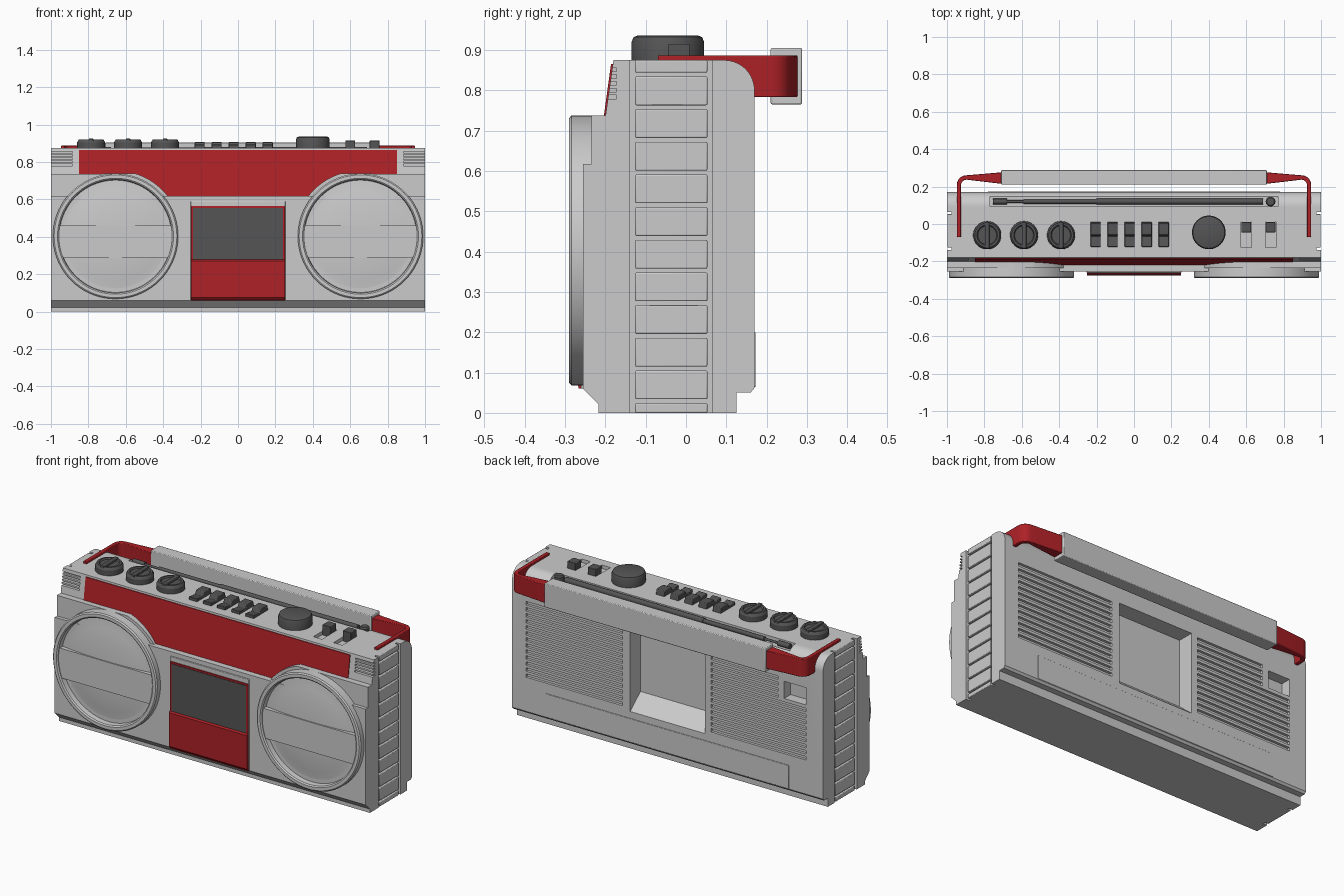
import bpy, bmesh
from math import sin, cos, pi, radians
from mathutils import Matrix, Vector

if "Cube" in bpy.data.objects:
    bpy.data.objects.remove(bpy.data.objects["Cube"])


def material(name, rgb):
    m = bpy.data.materials.new(name)
    m.diffuse_color = (*rgb, 1)
    m.use_nodes = True
    m.node_tree.nodes["Principled BSDF"].inputs["Base Color"].default_value = m.diffuse_color
    return m


RED = material("red", (0.42, 0.015, 0.02))
DARK = material("dark_grey", (0.09, 0.09, 0.09))


def finish(name, bm, mat=None, bevel=0):
    bmesh.ops.recalc_face_normals(bm, faces=bm.faces)
    me = bpy.data.meshes.new(name)
    bm.to_mesh(me)
    bm.free()
    ob = bpy.data.objects.new(name, me)
    bpy.context.collection.objects.link(ob)
    if mat:
        me.materials.append(mat)
    if bevel:
        b = ob.modifiers.new("bevel", 'BEVEL')
        b.width, b.segments, b.limit_method = bevel, 2, 'ANGLE'
    return ob


def add_prism(bm, axis, pts, a, b):
    """Extrude a 2D outline along an axis: X takes (y,z), Y takes (x,z), Z takes (x,y)."""
    def place(p, t):
        return {'X': (t, *p), 'Y': (p[0], t, p[1]), 'Z': (*p, t)}[axis]
    lo = [bm.verts.new(place(p, a)) for p in pts]
    hi = [bm.verts.new(place(p, b)) for p in pts]
    bm.faces.new(lo)
    bm.faces.new(hi[::-1])
    for i in range(len(pts)):
        j = (i + 1) % len(pts)
        bm.faces.new((lo[i], hi[i], hi[j], lo[j]))


def prism(name, axis, pts, a, b, mat=None, bevel=0):
    bm = bmesh.new()
    add_prism(bm, axis, pts, a, b)
    return finish(name, bm, mat, bevel)


def add_box(bm, x0, x1, y0, y1, z0, z1):
    add_prism(bm, 'Z', [(x0, y0), (x1, y0), (x1, y1), (x0, y1)], z0, z1)


def boxes(name, dims, mat=None, bevel=0):
    bm = bmesh.new()
    for d in dims:
        add_box(bm, *d)
    return finish(name, bm, mat, bevel)


def lathe(name, profile, loc, axis='Z', mat=None, n=48):
    """Revolve (radius, height) points; axis Y points the height along world y."""
    bm = bmesh.new()
    vs = [bm.verts.new((r, 0, h)) for r, h in profile]
    es = [bm.edges.new(p) for p in zip(vs, vs[1:])]
    bmesh.ops.spin(bm, geom=vs + es, cent=(0, 0, 0), axis=(0, 0, 1), angle=2 * pi, steps=n)
    bmesh.ops.remove_doubles(bm, verts=bm.verts, dist=1e-5)
    rot = {'Z': Matrix(), 'Y': Matrix.Rotation(-pi / 2, 4, 'X'), 'X': Matrix.Rotation(pi / 2, 4, 'Y')}[axis]
    bm.transform(Matrix.Translation(Vector(loc)) @ rot)
    return finish(name, bm, mat)


def cut(ob, cutter):
    m = ob.modifiers.new("cut", 'BOOLEAN')
    m.operation, m.solver, m.object = 'DIFFERENCE', 'EXACT', cutter
    bpy.context.view_layer.objects.active = ob
    bpy.ops.object.modifier_apply(modifier=m.name)
    bpy.data.objects.remove(cutter)


def arc(cx, cy, r, a0, a1, n):
    return [(cx + r * cos(radians(a0 + (a1 - a0) * i / n)),
             cy + r * sin(radians(a0 + (a1 - a0) * i / n))) for i in range(n + 1)]


# main case with rounded top back edge and a notch under the back
body = prism("main_case", 'X', [(-0.165, 0), (0.125, 0), (0.125, 0.05), (0.16, 0.05), (0.17, 0.062)]
             + arc(0.095, 0.8, 0.075, 0, 90, 10) + [(-0.165, 0.875)], -1, 1)

# recesses: side channels, antenna groove, switch slots, socket and louvres
holes = [(s * 0.975, s * 1.05, -0.14, 0.065, -0.1, 1) for s in (-1, 1)]
holes.append((-0.77, 0.77, 0.093, 0.147, 0.845, 1))
holes += [(x - 0.028, x + 0.028, -0.125, 0.012, 0.855, 1) for x in (0.6, 0.73)]
holes.append((-0.89, -0.75, 0.11, 0.3, 0.58, 0.68))
for i in range(13):
    z = 0.26 + i * 0.035
    holes.append((0.29, 0.91, 0.155, 0.3, z, z + 0.02))
    holes.append((-0.71 if 0.55 < z < 0.69 else -0.89, -0.28, 0.155, 0.3, z, z + 0.02))
cut(body, boxes("cutter", holes))
cut(body, prism("cutter", 'X', [(0.3, 0.24), (0.17, 0.24), (0.075, 0.32), (0.075, 0.71), (0.3, 0.71)],
                -0.24, 0.24))

# side pads
for s, side in ((1, "right"), (-1, "left")):
    pads = []
    for i in range(-1, 11):
        z0, z1 = max(0.034 + i * 0.081, 0), min(0.105 + i * 0.081, 0.875)
        pads.append((s * 0.96, s * 0.998, -0.126, 0.053, z0, z1))
    boxes(side + "_side_pads", pads, bevel=0.003)

# battery door on the back
boxes("battery_door", [(-0.78, 0.78, 0.16, 0.173, 0.064, 0.2)], bevel=0.002)

# sloped upper front with end vents and red panel
trim = prism("upper_front_trim", 'X', [(-0.15, 0.6), (-0.219, 0.6), (-0.18, 0.875), (-0.15, 0.875)], -1, 1)
cut(trim, boxes("cutter", [(s * 0.885, s * 1.02, -0.3, -0.172, 0.779 + i * 0.017, 0.788 + i * 0.017)
                           for s in (-1, 1) for i in range(5)]))
prism("red_front_panel", 'X', [(-0.16, 0.605), (-0.222, 0.605), (-0.186, 0.865), (-0.16, 0.865)],
      -0.85, 0.85, RED)

# lower front panel, with shoulders around the speakers
prism("front_panel", 'X', [(-0.16, 0), (-0.217, 0), (-0.217, 0.022), (-0.255, 0.06),
                           (-0.255, 0.617), (-0.16, 0.617)], -1, 1)
CX, CZ = 0.655, 0.403
for s, side in ((1, "right"), (-1, "left")):
    pts = [(1, 0.6), (1, 0.737), (0.77, 0.737)] + arc(CX, CZ, 0.352, 108, 146, 14)
    prism(side + "_speaker_shoulder", 'Y', [(s * x, z) for x, z in pts], -0.16, -0.235)
    # speaker: ring around a shallow dome
    lathe(side + "_speaker", [(0, -0.275), (0.08, -0.274), (0.16, -0.27), (0.24, -0.262), (0.295, -0.252),
                              (0.3, -0.252), (0.303, -0.284), (0.31, -0.29), (0.328, -0.29),
                              (0.335, -0.284), (0.335, -0.2), (0, -0.2)], (s * CX, 0, CZ), 'Y', n=72)
    # crossbar with ends following the ring
    band = arc(0, 0, 0.303, -22, 11, 8) + arc(0, 0, 0.303, 169, 202, 8)
    prism(side + "_speaker_crossbar", 'Y', [(s * CX + x, CZ + z) for x, z in band], -0.24, -0.28)

# cassette deck
boxes("cassette_frame", [(-0.253, 0.253, -0.261, -0.24, 0.06, 0.592)], bevel=0.003)
boxes("cassette_door", [(-0.25, 0.25, -0.267, -0.24, 0.06, 0.565)], RED)
boxes("cassette_window", [(-0.24, 0.24, -0.27, -0.24, 0.28, 0.555)], DARK)
prism("cassette_lower_cover", 'X', [(-0.24, 0.06), (-0.262, 0.06), (-0.275, 0.075),
                                    (-0.275, 0.27), (-0.268, 0.28), (-0.24, 0.28)], -0.25, 0.25, RED)

# control knobs with pointer ridges
for i, x in enumerate((-0.785, -0.588, -0.39)):
    lathe(f"knob_{i + 1}", [(0, 0.87), (0.075, 0.87), (0.075, 0.905), (0.066, 0.92), (0.055, 0.92),
                            (0.05, 0.913), (0, 0.913)], (x, -0.06, 0), mat=DARK)
    boxes(f"knob_ridge_{i + 1}", [(x - 0.012, x + 0.012, -0.13, 0.01, 0.89, 0.925)], DARK, 0.003)
lathe("tuning_knob", [(0, 0.87), (0.09, 0.87), (0.09, 0.92), (0.085, 0.932), (0.075, 0.936), (0, 0.936)],
      (0.4, -0.045, 0), mat=DARK)

# piano keys and slide switches
for i in range(5):
    x = -0.205 + i * 0.091
    prism(f"tape_key_{i + 1}", 'X', [(-0.122, 0.86), (-0.122, 0.893), (-0.065, 0.884), (-0.055, 0.906),
                                     (0.005, 0.906), (0.015, 0.86)], x - 0.027, x + 0.027, DARK, 0.003)
for i, x in enumerate((0.6, 0.73)):
    boxes(f"slide_switch_{i + 1}", [(x - 0.026, x + 0.026, -0.045, 0.01, 0.85, 0.915)], DARK, 0.003)

# folded telescopic antenna
lathe("antenna", [(0, -0.755), (0.015, -0.755), (0.015, -0.68), (0.007, -0.68), (0.007, -0.59),
                  (0.012, -0.59), (0.012, -0.2), (0.016, -0.2), (0.016, 0.69), (0, 0.69)],
      (0, 0.12, 0.865), 'X', DARK, 16)
lathe("antenna_pivot", [(0, 0.84), (0.026, 0.84), (0.026, 0.878), (0.02, 0.885), (0, 0.885)],
      (0.73, 0.12, 0), mat=DARK, n=24)

# handle: red arms curving into a grey grip
for s, side in ((1, "right"), (-1, "left")):
    outline = ([(0.925, -0.07), (0.947, -0.07)] + arc(0.897, 0.21, 0.05, 0, 85, 8)
               + [(0.7, 0.277), (0.7, 0.214)] + arc(0.895, 0.207, 0.03, 90, 0, 6))
    prism(side + "_handle_arm", 'Z', [(s * x, y) for x, y in outline], 0.783, 0.887, RED, 0.003)
boxes("handle_grip", [(-0.71, 0.71, 0.21, 0.288, 0.765, 0.905)], bevel=0.004)

# smooth curved surfaces, keeping hard edges
bpy.ops.object.select_all(action='SELECT')
bpy.ops.object.shade_smooth_by_angle(angle=radians(30))
